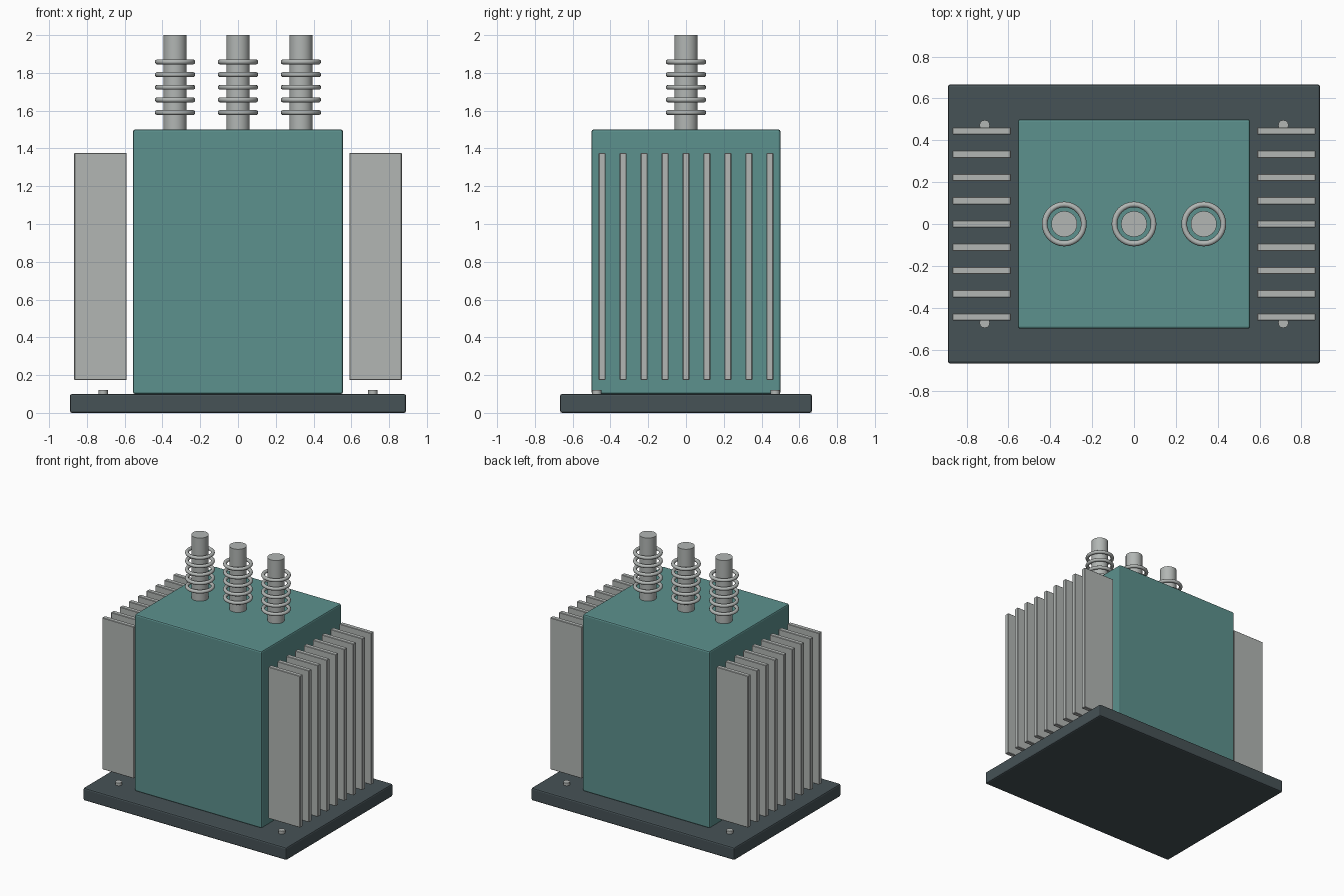
import bpy
import math

cube = bpy.data.objects.get("Cube")
if cube:
    bpy.data.objects.remove(cube, do_unlink=True)


def material(name, rgb):
    m = bpy.data.materials.new(name)
    m.use_nodes = True
    colour = (*rgb, 1)
    m.diffuse_color = colour
    m.node_tree.nodes["Principled BSDF"].inputs["Base Color"].default_value = colour
    return m


teal = material("teal paint", (0.107, 0.283, 0.27))
slate = material("dark slate", (0.061, 0.084, 0.093))
grey = material("light grey", (0.445, 0.468, 0.456))


def finish(name, mat, bevel=0, segments=2):
    """Name and colour the active object, with optional rounded edges."""
    ob = bpy.context.object
    ob.name = name
    ob.data.materials.append(mat)
    if bevel:
        mod = ob.modifiers.new("rounded edges", "BEVEL")
        mod.width = bevel
        mod.segments = segments
    return ob


def box(name, size, centre, mat, bevel, segments=2):
    bpy.ops.mesh.primitive_cube_add(size=1, location=centre)
    bpy.context.object.scale = size
    bpy.ops.object.transform_apply(location=False, rotation=False, scale=True)
    return finish(name, mat, bevel, segments)


def cylinder(name, radius, bottom, top, x, y, mat, sides):
    bpy.ops.mesh.primitive_cylinder_add(
        vertices=sides, radius=radius, depth=top - bottom,
        location=(x, y, (bottom + top) / 2))
    bpy.ops.object.shade_smooth_by_angle(angle=math.radians(35))
    return finish(name, mat)


# Base plate and tank
box("base_plate", (1.78, 1.333, 0.1), (0, 0, 0.05), slate, 0.011)
box("tank", (1.111, 1, 1.4), (0, 0, 1.8 - 1), teal, 0.011)

# Cooling fins and bolts on both sides
for side, sx in (("left", 1), ("right", -1)):
    for i in range(9):
        y = (i - 4) / 9
        box(f"{side}_fin_{i + 1}", (0.278, 0.035, 1.2),
            (sx * 0.728, y, 0.775), grey, 0.003, 1)
    for end, sy in (("front", -1), ("back", 1)):
        cylinder(f"{end}_{side}_bolt", 0.025, 0.1, 0.122,
                 sx * 0.714, sy * 0.472, grey, 12)

# Bushings: a rod with five rings
for b in range(3):
    x = (b - 1) / 3
    cylinder(f"bushing_rod_{b + 1}", 0.062, 1.49, 2, x, 0, grey, 24)
    for r in range(5):
        bpy.ops.mesh.primitive_torus_add(
            major_radius=0.0935, minor_radius=0.0135,
            major_segments=32, minor_segments=10,
            location=(x, 0, 1.59 + r * 0.067))
        bpy.ops.object.shade_smooth_by_angle(angle=math.radians(60))
        finish(f"bushing_{b + 1}_ring_{r + 1}", grey)
